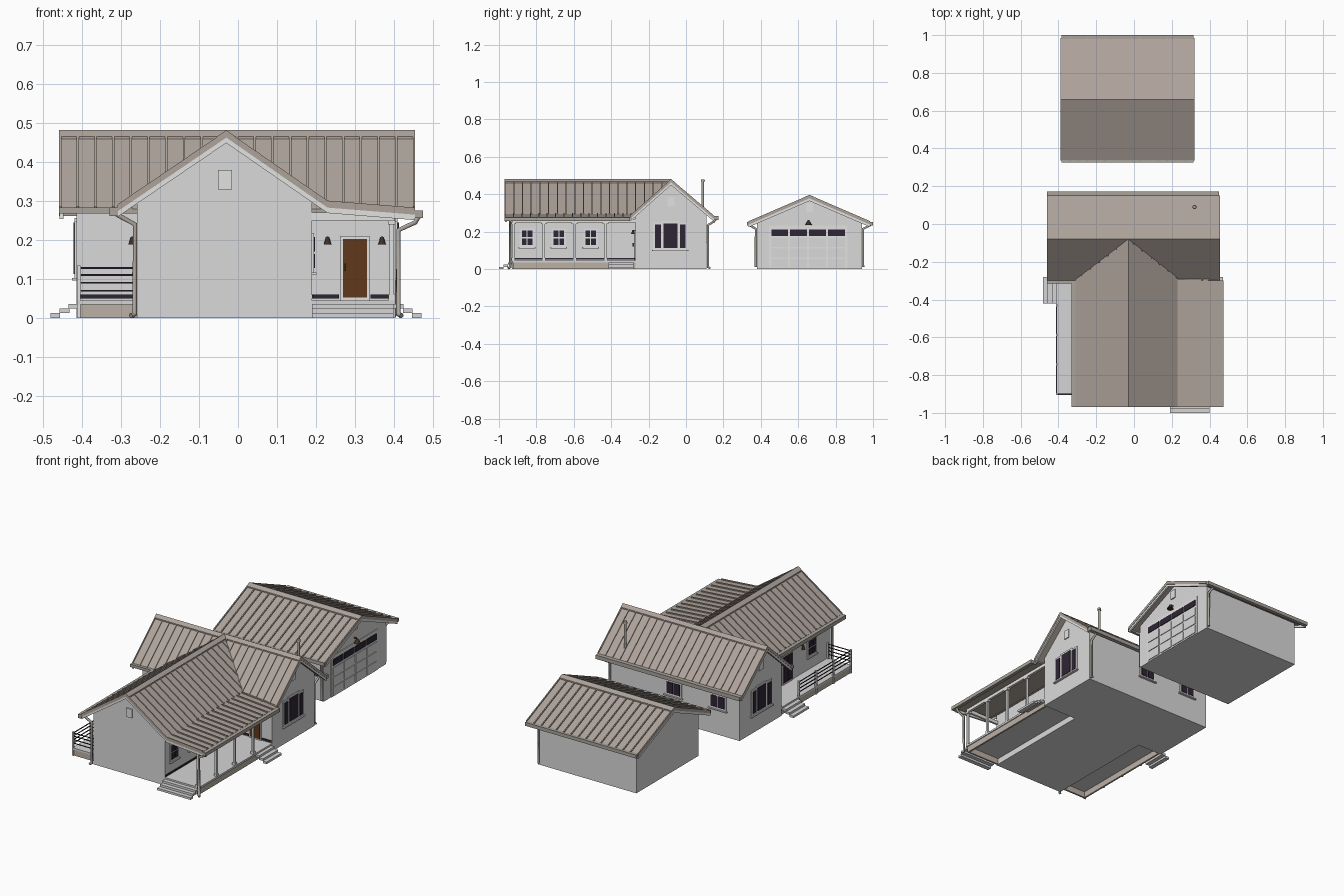
import bpy, bmesh, math
from mathutils import Vector as V

if "Cube" in bpy.data.objects:
    bpy.data.objects.remove(bpy.data.objects["Cube"])

def mat(name, r, g, b):
    m = bpy.data.materials.new(name)
    m.diffuse_color = (r, g, b, 1)
    m.use_nodes = True
    m.node_tree.nodes["Principled BSDF"].inputs["Base Color"].default_value = m.diffuse_color
    return m

WALL = mat("wall_white", .70, .70, .70)
TRIM = mat("trim_white", .76, .76, .75)
ROOF = mat("roof_tan", .42, .365, .325)
GUTTER = mat("gutter_grey", .40, .37, .33)
SKIRT = mat("skirt_beige", .50, .44, .38)
GLASS = mat("glass_dark", .028, .018, .035)
WOOD = mat("door_brown", .115, .040, .012)
LAMP = mat("lamp_bronze", .05, .03, .02)
FLOOR = mat("deck_light", .66, .66, .67)

def finish(name, m, bm):
    bmesh.ops.recalc_face_normals(bm, faces=bm.faces)
    me = bpy.data.meshes.new(name)
    bm.to_mesh(me)
    bm.free()
    me.materials.append(m)
    ob = bpy.data.objects.new(name, me)
    bpy.context.collection.objects.link(ob)
    return ob

def para(bm, p, u, v, w):
    """Parallelepiped from corner p along three vectors."""
    p, u, v, w = V(p), V(u), V(v), V(w)
    a = [bm.verts.new(p + q) for q in (V(), u, u + v, v)]
    b = [bm.verts.new(x.co + w) for x in a]
    for f in (a, b, *[(a[i], a[(i + 1) % 4], b[(i + 1) % 4], b[i]) for i in range(4)]):
        bm.faces.new(f)

def boxes(name, m, *bs):
    bm = bmesh.new()
    for x0, x1, y0, y1, z0, z1 in bs:
        para(bm, (x0, y0, z0), (x1 - x0, 0, 0), (0, y1 - y0, 0), (0, 0, z1 - z0))
    return finish(name, m, bm)

def prism(name, m, profile, vec):
    bm = bmesh.new()
    f = bm.faces.new([bm.verts.new(p) for p in profile])
    r = bmesh.ops.extrude_face_region(bm, geom=[f])
    bmesh.ops.translate(bm, vec=vec, verts=[g for g in r["geom"] if isinstance(g, bmesh.types.BMVert)])
    bm.faces.new([v for v in f.verts]) if not f.is_valid else None
    return finish(name, m, bm)

def roof(name, p, u, v, clip=None, spacing=.046):
    """Roof slope with raised seams, optionally cut along a valley."""
    bm = bmesh.new()
    p, u, v = V(p), V(u), V(v)
    para(bm, p, u, v, (0, 0, -.012))
    d, n = u.normalized(), round(u.length / spacing)
    for i in range(n + 1):
        para(bm, p + d * (u.length - .006) * i / n, d * .006, v, (0, 0, .006))
    if clip:
        bmesh.ops.bisect_plane(bm, geom=bm.verts[:] + bm.edges[:] + bm.faces[:],
                               plane_co=clip[0], plane_no=clip[1], clear_outer=True)
    finish(name, ROOF, bm)

def rake(name, p, d, *slopes):
    """White bargeboards under the gable end of the roof."""
    bm = bmesh.new()
    for v in slopes:
        para(bm, V(p) + V((0, 0, -.012)), d, v, (0, 0, -.014))
    finish(name, TRIM, bm)

def on_wall(face, at, a0, a1, z0, z1, t):
    """Plate of thickness t lying on a wall; a is the horizontal coordinate."""
    lo, hi = (at, at + t) if face[0] == "+" else (at - t, at)
    return (lo, hi, a0, a1, z0, z1) if face[1] == "x" else (a0, a1, lo, hi, z0, z1)

def window(name, face, at, c, w, z0, z1, nx, nz, sill=True):
    b = .008
    frame = [on_wall(face, at, c - w/2 - b, c + w/2 + b, z0 - b, z1 + b, .005)]
    if sill:
        frame.append(on_wall(face, at, c - w/2 - .014, c + w/2 + .014, z0 - .014, z0 - b, .012))
    boxes(name + "_frame", TRIM, *frame)
    dx, dz, g = w / nx, (z1 - z0) / nz, .003
    boxes(name + "_panes", GLASS, *[
        on_wall(face, at, c - w/2 + i*dx + g, c - w/2 + (i+1)*dx - g,
                z0 + j*dz + g, z0 + (j+1)*dz - g, .008)
        for i in range(nx) for j in range(nz)])

def vent(name, face, at, c, z):
    boxes(name, TRIM, on_wall(face, at, c - .018, c + .018, z, z + .05, .006))

def spout(name, *pts):
    cu = bpy.data.curves.new(name, "CURVE")
    cu.dimensions, cu.bevel_depth, cu.bevel_resolution = "3D", .007, 1
    cu.use_fill_caps = True
    s = cu.splines.new("POLY")
    s.points.add(len(pts) - 1)
    for q, p in zip(s.points, pts):
        q.co = (*p, 1)
    cu.materials.append(GUTTER)
    bpy.context.collection.objects.link(bpy.data.objects.new(name, cu))

def cone(name, m, c, r1, r2, h, n=12):
    bm = bmesh.new()
    bmesh.ops.create_cone(bm, cap_ends=True, segments=n, radius1=r1, radius2=r2, depth=h)
    bmesh.ops.translate(bm, vec=c, verts=bm.verts)
    finish(name, m, bm)

# walls of the cross wing, front wing and garage
prism("cross_wing_walls", WALL, [(-.415, -.27, 0), (-.415, .11, 0), (-.415, .11, .30),
      (-.415, -.08, .462), (-.415, -.27, .294)], (.82, 0, 0))
prism("front_wing_walls", WALL, [(-.26, -.93, 0), (.19, -.93, 0), (.19, -.93, .309),
      (-.03, -.93, .462), (-.26, -.93, .306)], (0, .67, 0))
prism("garage_walls", WALL, [(-.345, .38, 0), (-.345, .94, 0), (-.345, .94, .256),
      (-.345, .66, .377), (-.345, .38, .256)], (.62, 0, 0))

# roof slopes
vF, vB = (0, -.22, -.195), (0, .23, -.195)
vL, vR, vP = (-.28, 0, -.19), (.26, 0, -.18), (.225, 0, -.018)
gF, gB = (0, -.325, -.14), (0, .325, -.14)
roof("cross_roof_front", (-.46, -.08, .475), (.915, 0, 0), vF)
roof("cross_roof_back", (-.46, -.08, .475), (.915, 0, 0), vB)
valley = (-.03, -.08, 0)
roof("front_roof_left", (-.03, -.97, .475), (0, .89, 0), vL, (valley, (-.766, 1, 0)))
roof("front_roof_right", (-.03, -.97, .475), (0, .89, 0), vR, (valley, (.781, 1, 0)))
roof("porch_roof", (.23, -.97, .295), (0, .68, 0), vP)
roof("garage_roof_front", (-.39, .66, .39), (.71, 0, 0), gF)
roof("garage_roof_back", (-.39, .66, .39), (.71, 0, 0), gB)

# ridge caps
for name, p, u, a, b in (("cross", (-.46, -.08, .482), (.915, 0, 0), vF, vB),
                         ("front", (-.03, -.97, .482), (0, .89, 0), vL, vR),
                         ("garage", (-.39, .66, .397), (.71, 0, 0), gF, gB)):
    bm = bmesh.new()
    for v in (a, b):
        para(bm, p, u, V(v) * .08, (0, 0, -.008))
    finish(name + "_ridge_cap", ROOF, bm)

# bargeboards
rake("front_bargeboard", (-.03, -.968, .475), (0, .01, 0), vL, vR)
rake("porch_bargeboard", (.23, -.968, .295), (0, .01, 0), vP)
for s, x, gx in (("left", -.458, -.388), ("right", .443, .308)):
    rake("cross_bargeboard_" + s, (x, -.08, .475), (.01, 0, 0), vF, vB)
    rake("garage_bargeboard_" + s, (gx, .66, .39), (.01, 0, 0), gF, gB)

# gutters
boxes("gutters", GUTTER,
      (-.33, -.308, -.97, -.30, .262, .284), (.455, .475, -.97, -.30, .256, .276),
      (-.46, .45, .15, .173, .262, .284), (-.46, -.31, -.315, -.298, .268, .284),
      (-.385, .315, .325, .342, .232, .252), (-.385, .315, .98, 1.0, .232, .252))

# downspouts
spout("downspout_front_left", (-.318, -.94, .27), (-.305, -.94, .262), (-.265, -.94, .24), (-.265, -.94, .01), (-.275, -.95, .005))
spout("downspout_porch", (.465, -.94, .262), (.455, -.94, .245), (.412, -.94, .225), (.412, -.94, .01), (.42, -.95, .005))
spout("downspout_back", (.40, .16, .268), (.40, .15, .255), (.40, .117, .235), (.40, .117, .01), (.40, .13, .005))
spout("downspout_garage_front", (.268, .335, .24), (.268, .345, .232), (.268, .373, .215), (.268, .373, .01))
spout("downspout_garage_back", (.268, .99, .24), (.268, .98, .232), (.268, .947, .215), (.268, .947, .01))

# covered porch: floor, skirt, posts and beams
boxes("porch_floor", FLOOR, (.19, .405, -.93, -.27, .034, .045))
boxes("porch_skirt", SKIRT, (.39, .40, -.925, -.27, 0, .034), (.19, .40, -.925, -.915, 0, .034))
boxes("porch_beams", TRIM, (.387, .402, -.93, -.27, .25, .268), (.19, .402, -.93, -.918, .25, .27))
ys = (-.924, -.76, -.595, -.43)
boxes("porch_posts", TRIM, *[(.389, .401, y - .006, y + .006, .045, .25) for y in ys],
      *[(.385, .405, y - .016, y + .016, .24, .25) for y in ys],
      *[(.386, .404, y - .009, y + .009, .045, .06) for y in ys])
boxes("baseboards", GLASS, (.19, .26, -.275, -.27, .05, .06), (.34, .40, -.275, -.27, .05, .06),
      (.19, .195, -.93, -.27, .05, .058), (-.41, -.26, -.275, -.27, .05, .06))

# open deck on the left with railing
boxes("deck_floor", FLOOR, (-.412, -.26, -.905, -.27, .034, .045))
boxes("deck_skirt", SKIRT, (-.408, -.398, -.90, -.27, 0, .034), (-.408, -.26, -.90, -.89, 0, .034))
rys = [-.90 + i * .156 for i in range(4)]
boxes("railing_posts", TRIM, *[(-.414, -.404, y - .005, y + .005, 0, .135) for y in rys],
      (-.27, -.26, -.905, -.895, .045, .135))
zs = (.07, .09, .11, .128)
boxes("railing_rails", GLASS, *[(-.411, -.407, -.90, rys[-1], z - .002, z + .002) for z in zs],
      *[(-.409, -.26, -.902, -.898, z - .002, z + .002) for z in zs])

# three flights of steps
rng = range(3)
boxes("porch_front_steps", FLOOR, *[(.19, .40, -.953 - i*.0235, -.928 - i*.0235, .024 - i*.012, .036 - i*.012) for i in rng])
boxes("porch_side_steps", FLOOR, *[(.40 + i*.0235, .425 + i*.0235, -.415, -.28, .024 - i*.012, .036 - i*.012) for i in rng])
boxes("deck_side_steps", FLOOR, *[(-.435 - i*.0235, -.41 - i*.0235, -.42, -.28, .024 - i*.012, .036 - i*.012) for i in rng])

# windows
for i, y in enumerate((-.85, -.68, -.51)):
    window(f"porch_window_{i}", "+x", .19, y, .062, .125, .21, 2, 2)
window("deck_window", "-x", -.26, -.76, .062, .125, .21, 2, 2)
for i, x in enumerate((-.28, .0)):
    window(f"back_window_{i}", "+y", .11, x, .09, .155, .225, 2, 1)
for s, face, at in (("left", "-x", -.415), ("right", "+x", .405)):
    window(s + "_gable_window", face, at, -.082, .08, .11, .248, 1, 1)
    for k, c in (("a", -.15), ("b", -.018)):
        window(f"{s}_gable_sidelight_{k}", face, at, c, .036, .11, .24, 1, 1)
    vent(s + "_gable_vent", face, at, -.08, .335)
vent("front_gable_vent", "-y", -.93, -.033, .33)
vent("garage_gable_vent", "+x", .275, .66, .305)

# front door and glazed deck door
boxes("front_door_frame", TRIM, (.262, .338, -.276, -.27, .045, .21))
boxes("front_door", WOOD, (.27, .332, -.279, -.27, .052, .203))
boxes("front_door_handle", LAMP, (.273, .278, -.286, -.279, .12, .14))
boxes("deck_door_frame", TRIM, on_wall("-x", -.26, -.585, -.495, .045, .21, .005))
boxes("deck_door_glass", GLASS, on_wall("-x", -.26, -.578, -.543, .055, .203, .008),
      on_wall("-x", -.26, -.537, -.502, .055, .203, .008))

# garage door with panels and a glazed top row
boxes("garage_door_frame", TRIM, on_wall("+x", .275, .443, .863, 0, .232, .004))
dy = .405 / 4
cell = lambda i, z0, z1: on_wall("+x", .275, .45 + i*dy + .006, .45 + (i+1)*dy - .006, z0, z1, .008)
boxes("garage_door_panels", WALL, *[cell(i, .008 + j*.055, .055 + j*.055) for i in range(4) for j in rng])
boxes("garage_door_glass", GLASS, *[cell(i, .177, .212) for i in range(4)])

# lamps
for i, (x, y) in enumerate(((.23, -.283), (.37, -.283), (-.272, -.67))):
    cone(f"wall_lamp_{i}", LAMP, (x, y, .198), .010, .004, .02)
boxes("lamp_brackets", LAMP, (.227, .233, -.284, -.27, .205, .209), (.367, .373, -.284, -.27, .205, .209),
      (-.273, -.26, -.673, -.667, .205, .209), (.275, .295, .652, .658, .258, .263))
cone("garage_lamp", LAMP, (.295, .655, .248), .018, .004, .024)

# stove pipe
cone("stove_pipe", GUTTER, (.32, .09, .39), .007, .007, .16)
cone("stove_pipe_cap", GUTTER, (.32, .09, .474), .011, .009, .012)
